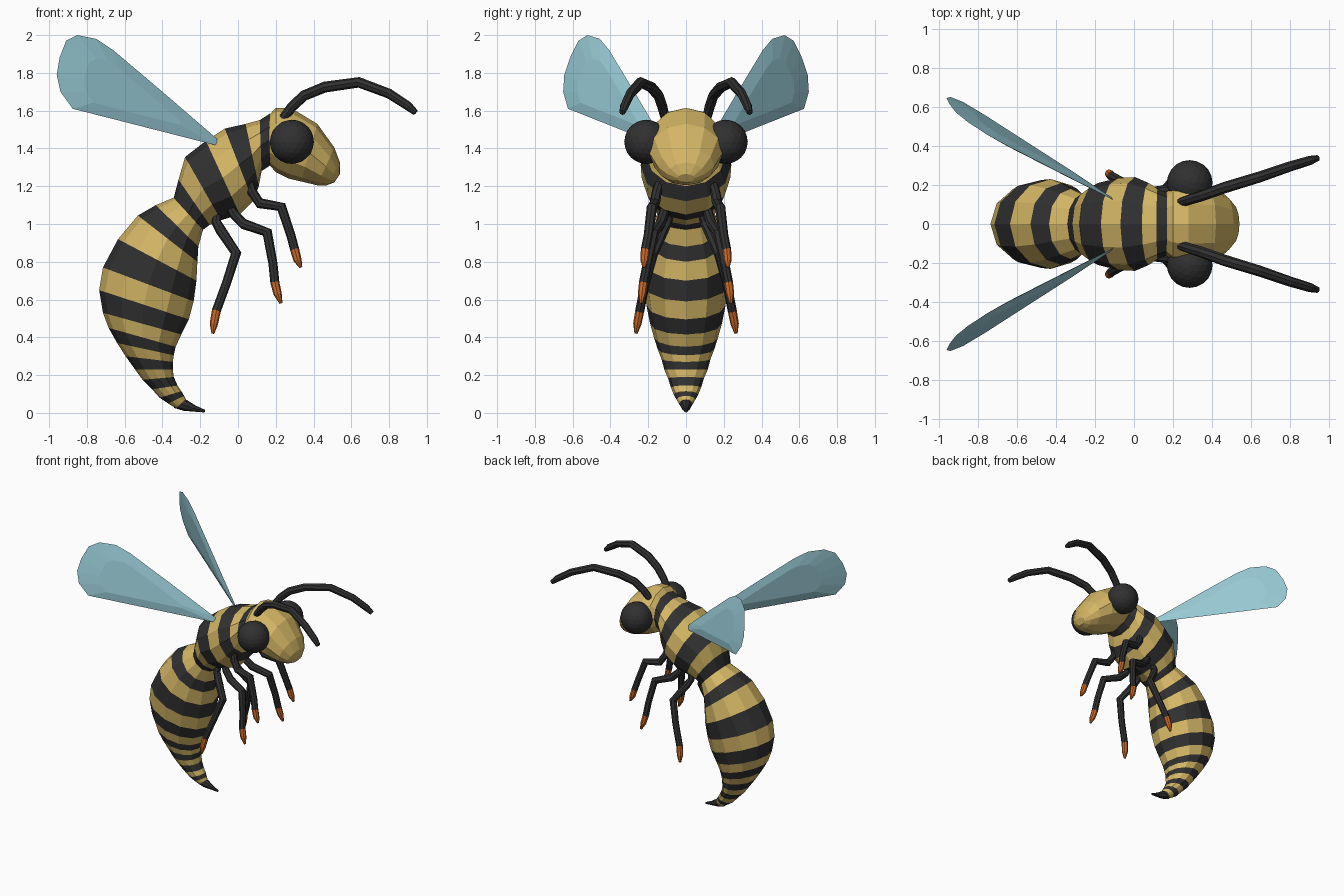
import bpy, bmesh, math
from mathutils import Vector

if "Cube" in bpy.data.objects:
    bpy.data.objects.remove(bpy.data.objects["Cube"])


def material(name, r, g, b, a=1.0):
    m = bpy.data.materials.new(name)
    m.diffuse_color = (r, g, b, a)
    m.use_nodes = True
    m.node_tree.nodes["Principled BSDF"].inputs["Base Color"].default_value = m.diffuse_color
    return m


YELLOW = material("yellow", 0.66, 0.47, 0.13)
BLACK = material("black", 0.03, 0.03, 0.03)
ORANGE = material("orange", 0.60, 0.14, 0.02)
BLUE = material("wing_blue", 0.33, 0.62, 0.70, 0.85)


def finish(bm, name, mats):
    bmesh.ops.recalc_face_normals(bm, faces=bm.faces[:])
    me = bpy.data.meshes.new(name)
    bm.to_mesh(me)
    bm.free()
    for m in mats:
        me.materials.append(m)
    ob = bpy.data.objects.new(name, me)
    bpy.context.collection.objects.link(ob)
    return ob


def skin(name, rings, mats, pick=lambda i: 0):
    """Bridge a list of equal-sized point rings, capping both ends."""
    bm = bmesh.new()
    vs = [[bm.verts.new(p) for p in ring] for ring in rings]
    n = len(vs[0])
    for i in range(len(vs) - 1):
        for k in range(n):
            j = (k + 1) % n
            f = bm.faces.new((vs[i][k], vs[i][j], vs[i + 1][j], vs[i + 1][k]))
            f.material_index = pick(i)
    bm.faces.new(vs[0]).material_index = pick(0)
    bm.faces.new(vs[-1]).material_index = pick(len(vs) - 2)
    return finish(bm, name, mats)


def body_ring(dx, dz, vx, vz, w, n=12):
    """Ellipse between a back point and a belly point, half-width w."""
    c = Vector(((dx + vx) / 2, 0, (dz + vz) / 2))
    u = Vector((dx, 0, dz)) - c
    return [c + u * math.cos(a) + Vector((0, w * math.sin(a), 0))
            for a in (2 * math.pi * k / n for k in range(n))]


def tube(name, pts, radii, mats, pick=lambda i: 0, n=8):
    pts = [Vector(p) for p in pts]
    rings = []
    for i, p in enumerate(pts):
        t = (pts[min(i + 1, len(pts) - 1)] - pts[max(i - 1, 0)]).normalized()
        a = t.cross(Vector((0, 1, 0))).normalized()
        b = t.cross(a)
        rings.append([p + (a * math.cos(q) + b * math.sin(q)) * radii[i]
                      for q in (2 * math.pi * k / n for k in range(n))])
    return skin(name, rings, mats, pick)


# Striped thorax and abdomen: back x, z, belly x, z, half-width
body = [
    (.17, 1.585, .17, 1.31, .16), (.115, 1.55, .125, 1.28, .18),
    (.04, 1.53, .11, 1.20, .21), (-.07, 1.505, .08, 1.12, .24),
    (-.17, 1.44, .01, 1.05, .235), (-.28, 1.355, -.09, 1.02, .21),
    (-.315, 1.235, -.15, .995, .175), (-.34, 1.14, -.185, .97, .15),
    (-.435, 1.10, -.21, .88, .18), (-.53, 1.045, -.215, .80, .21),
    (-.635, .92, -.22, .70, .23), (-.715, .77, -.235, .59, .225),
    (-.735, .65, -.26, .495, .21), (-.715, .53, -.30, .415, .19),
    (-.685, .45, -.33, .35, .17), (-.64, .37, -.34, .305, .15),
    (-.595, .30, -.345, .27, .13), (-.545, .23, -.345, .23, .115),
    (-.505, .175, -.34, .19, .095), (-.455, .125, -.32, .145, .08),
    (-.415, .08, -.30, .115, .065), (-.37, .05, -.285, .09, .05),
    (-.33, .025, -.275, .07, .035)]
skin("striped_body", [body_ring(*r) for r in body], [BLACK, YELLOW], lambda i: i % 2)

# Stinger
tube("stinger", [(-.33, 0, .055), (-.28, 0, .04), (-.23, 0, .023), (-.175, 0, .009)],
     [.03, .03, .017, .007], [BLACK])

# Head
head = [
    (.15, 1.56, .15, 1.33, .15), (.20, 1.615, .20, 1.275, .19),
    (.28, 1.615, .27, 1.24, .20), (.42, 1.53, .335, 1.225, .195),
    (.51, 1.405, .42, 1.205, .15), (.54, 1.325, .47, 1.205, .10),
    (.54, 1.265, .51, 1.22, .045)]
skin("head", [body_ring(*r) for r in head], [YELLOW])

# Leg paths, sharing one set of radii; the last two spans are the orange foot
legs = {
    "front_leg": [(.06, .14, 1.22), (.075, .155, 1.17), (.115, .165, 1.11), (.23, .18, 1.09),
                  (.28, .20, .94), (.30, .215, .865), (.315, .22, .81), (.333, .223, .77)],
    "middle_leg": [(-.04, .11, 1.09), (-.02, .12, 1.05), (.03, .135, 1.00), (.155, .17, .955),
                   (.185, .205, .79), (.195, .225, .69), (.21, .233, .63), (.228, .237, .58)],
    "rear_leg": [(-.11, .09, 1.05), (-.115, .10, 1.01), (-.09, .12, .965), (-.01, .175, .845),
                 (-.06, .215, .69), (-.115, .245, .54), (-.128, .258, .47), (-.133, .265, .42)]}
leg_r = [.024, .026, .028, .028, .024, .024, .022, .008]

# Wing outline in side view (x, z)
wing = [(-.11, 1.45), (-.40, 1.70), (-.66, 1.92), (-.75, 1.98), (-.85, 2.0), (-.91, 1.97),
        (-.945, 1.88), (-.96, 1.79), (-.94, 1.70), (-.875, 1.61), (-.60, 1.54), (-.11, 1.415)]


def wing_point(x, z, s, off=0):
    mid = 1.43 + .47 * (-.11 - x)
    return (x, s * (.13 + .595 * (-.11 - x) - .22 * (z - mid) + off), z)


for side, s in (("left", 1), ("right", -1)):
    # Eyes
    bm = bmesh.new()
    bmesh.ops.create_icosphere(bm, subdivisions=3, radius=.117)
    bmesh.ops.translate(bm, verts=bm.verts[:], vec=(.285, s * .21, 1.435))
    finish(bm, side + "_eye", [BLACK])

    # Antennae
    ant = [(.24, .11, 1.56), (.285, .125, 1.62), (.35, .145, 1.68), (.46, .185, 1.725),
           (.64, .24, 1.75), (.80, .295, 1.69), (.90, .325, 1.625), (.94, .337, 1.59)]
    tube(side + "_antenna", [(x, s * y, z) for x, y, z in ant],
         [.024, .027, .028, .029, .028, .026, .024, .016], [BLACK])

    # Legs
    for name, path in legs.items():
        tube(side + "_" + name, [(x, s * y, z) for x, y, z in path], leg_r,
             [BLACK, ORANGE], lambda i: int(i >= 5))

    # Wings: thin lens between rim and a raised inner outline on both faces
    bm = bmesh.new()
    rim = [bm.verts.new(wing_point(x, z, s)) for x, z in wing]
    for off in (.018, -.018):
        inner = []
        for x, z in wing:
            ix = x + (-.60 - x) * .4
            iz = z + (1.69 - z) * .4
            inner.append(bm.verts.new(wing_point(ix, iz, s, off)))
        for k in range(len(rim)):
            j = (k + 1) % len(rim)
            bm.faces.new((rim[k], rim[j], inner[j], inner[k]))
        bm.faces.new(inner)
    finish(bm, side + "_wing", [BLUE])
